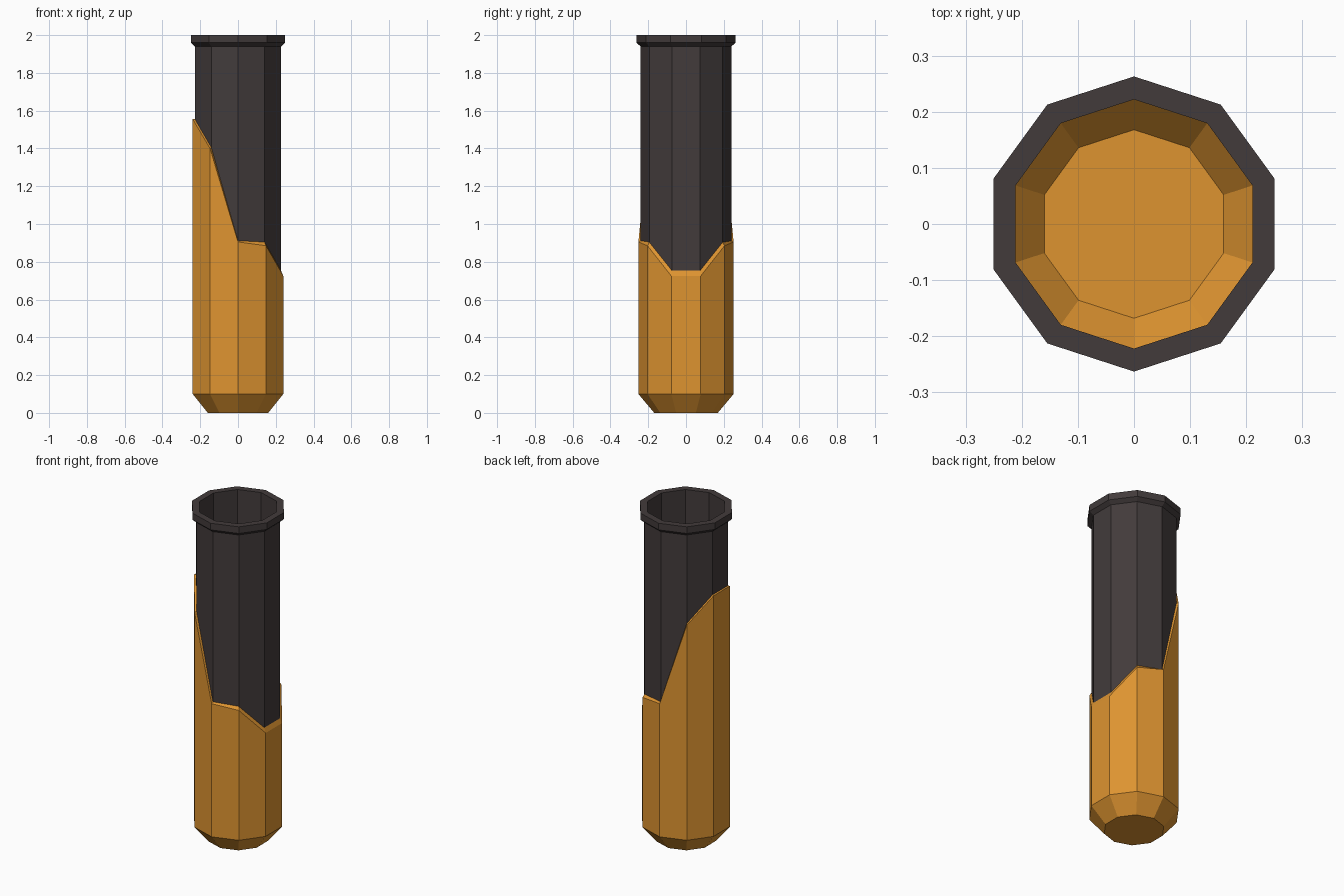
import bpy
import math

if "Cube" in bpy.data.objects:
    bpy.data.objects.remove(bpy.data.objects["Cube"])

SIDES = 10


def material(name, rgb):
    m = bpy.data.materials.new(name)
    m.diffuse_color = (*rgb, 1.0)
    m.use_nodes = True
    m.node_tree.nodes["Principled BSDF"].inputs["Base Color"].default_value = m.diffuse_color
    return m


def lathe(name, profile, mat, cap_start=False, cap_end=False):
    """Ten-sided rings joined in order; a height may be one number or one per corner."""
    verts, faces = [], []
    for r, z in profile:
        for k in range(SIDES):
            a = math.radians(18 + 36 * k)
            h = z[k] if isinstance(z, list) else z
            verts.append((r * math.cos(a), r * math.sin(a), h))
    for j in range(len(profile) - 1):
        for k in range(SIDES):
            n = (k + 1) % SIDES
            a, b = j * SIDES, (j + 1) * SIDES
            faces.append((a + k, a + n, b + n, b + k))
    if cap_start:
        faces.append(tuple(reversed(range(SIDES))))
    if cap_end:
        s = (len(profile) - 1) * SIDES
        faces.append(tuple(range(s, s + SIDES)))
    me = bpy.data.meshes.new(name)
    me.from_pydata(verts, [], faces)
    me.materials.append(mat)
    me.update()
    ob = bpy.data.objects.new(name, me)
    bpy.context.collection.objects.link(ob)
    return ob


dark = material("dark_charcoal", (0.0545, 0.0437, 0.0437))
amber = material("amber_leather", (0.73, 0.296, 0.03))

# slanted upper edge of the sleeve, mirrored front to back
half_out = [0.725, 0.885, 0.905, 1.40, 1.555]
half_in = [0.755, 0.905, 0.912, 1.405, 1.555]
edge_out = half_out + half_out[::-1]
edge_in = half_in + half_in[::-1]

# dark hollow tube with flared rim
lathe("tube", [(0.24, 0.09), (0.24, 1.94), (0.263, 1.96), (0.263, 2.0),
               (0.222, 2.0), (0.222, 0.07)], dark)

# outer sleeve with tapered base and thin sloped lip
lathe("sleeve", [(0.168, 0.0), (0.252, 0.10), (0.252, edge_out),
                 (0.239, edge_in)], amber, cap_start=True)

# inside floor of the sleeve, seen down the tube
lathe("inner_floor", [(0.224, 0.072), (0.168, 0.005)], amber, cap_end=True)
